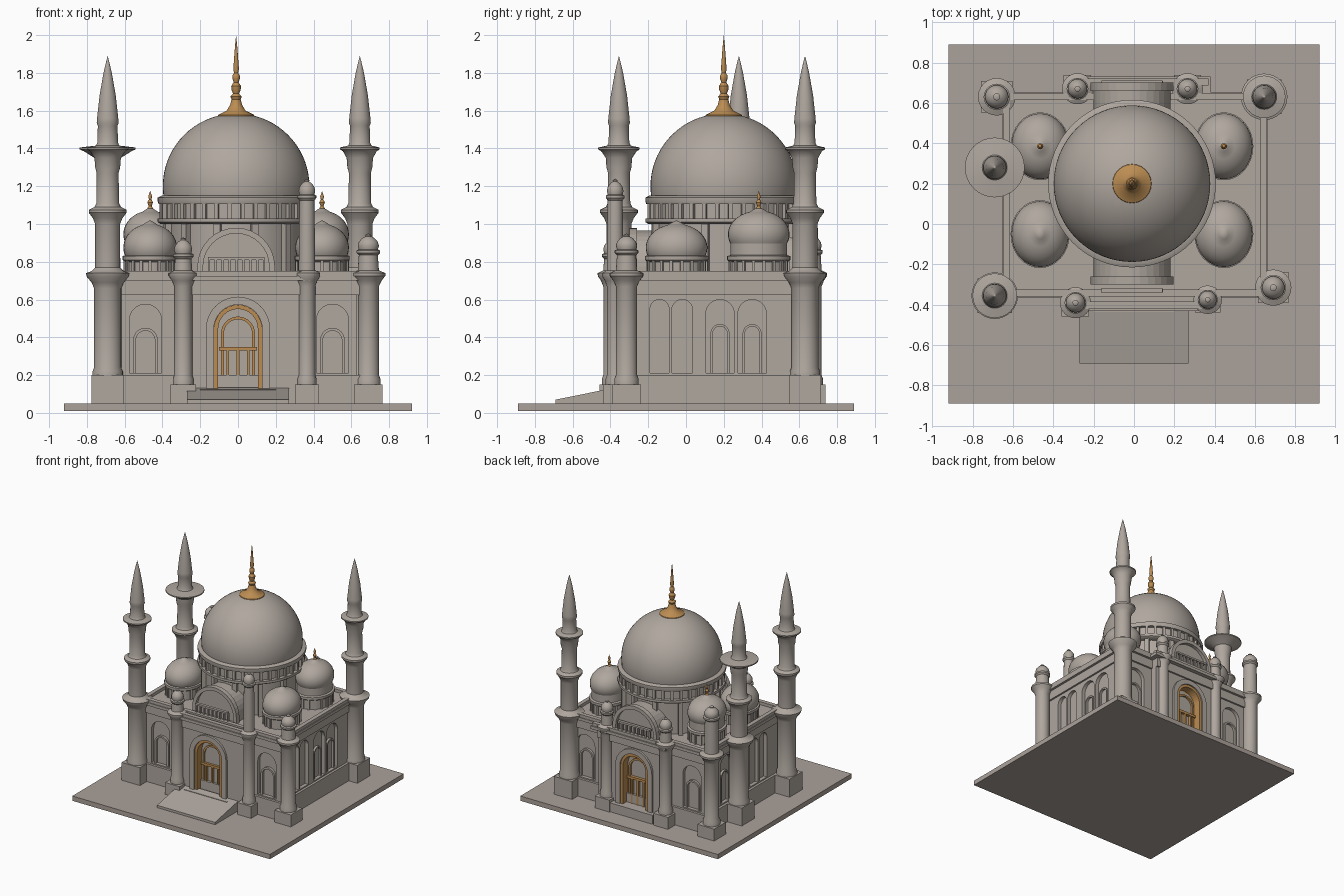
import bpy, bmesh, math
from mathutils import Matrix

if "Cube" in bpy.data.objects:
    bpy.data.objects.remove(bpy.data.objects["Cube"])

def material(name, rgb):
    m = bpy.data.materials.new(name)
    m.diffuse_color = (*rgb, 1)
    m.use_nodes = True
    m.node_tree.nodes["Principled BSDF"].inputs["Base Color"].default_value = m.diffuse_color
    return m

STONE = material("warm grey stone", (0.43, 0.385, 0.345))
PAVING = material("paving stone", (0.41, 0.355, 0.32))
GOLD = material("aged gold", (0.50, 0.265, 0.085))

def finish(name, bm, mat, smooth=False):
    bmesh.ops.recalc_face_normals(bm, faces=bm.faces)
    me = bpy.data.meshes.new(name)
    bm.to_mesh(me)
    bm.free()
    ob = bpy.data.objects.new(name, me)
    bpy.context.collection.objects.link(ob)
    me.materials.append(mat)
    if smooth:
        bpy.ops.object.select_all(action='DESELECT')
        ob.select_set(True)
        bpy.context.view_layer.objects.active = ob
        bpy.ops.object.shade_smooth_by_angle(angle=math.radians(35))
    return ob

def add_box(bm, x0, x1, y0, y1, z0, z1):
    m = Matrix.Translation(((x0+x1)/2, (y0+y1)/2, (z0+z1)/2)) @ Matrix.Diagonal((x1-x0, y1-y0, z1-z0, 1))
    return bmesh.ops.create_cube(bm, size=1, matrix=m)['verts']

def boxes(name, dims, mat=STONE):
    bm = bmesh.new()
    for d in dims:
        add_box(bm, *d)
    return finish(name, bm, mat)

def lathe(name, x, y, prof, mat=STONE, n=32, sx=1):
    """Revolve (radius, z) points about a vertical axis."""
    bm = bmesh.new()
    rings = []
    for r, z in prof:
        if r < 1e-4:
            rings.append([bm.verts.new((x, y, z))] * n)
        else:
            rings.append([bm.verts.new((x + sx*r*math.cos(2*math.pi*i/n), y + r*math.sin(2*math.pi*i/n), z)) for i in range(n)])
    for a, b in zip(rings, rings[1:]):
        for i in range(n):
            j = (i+1) % n
            vs = list(dict.fromkeys((a[i], a[j], b[j], b[i])))
            if len(vs) > 2:
                bm.faces.new(vs)
    for ring in (rings[0], rings[-1]):
        if ring[0] is not ring[1]:
            bm.faces.new(ring)
    return finish(name, bm, mat, True)

def arch_pts(u, hw, z0, zs, n=16):
    return [(u-hw, z0)] + [(u - hw*math.cos(math.pi*i/n), zs + hw*math.sin(math.pi*i/n)) for i in range(n+1)] + [(u+hw, z0)]

def add_arch(bm, axis, u, hw, z0, zs, w0, w1, band=0):
    """Arched slab (or arched band) whose depth runs along the axis from w0 to w1."""
    pos = (lambda p, w: (p[0], w, p[1])) if axis == 'y' else (lambda p, w: (w, p[0], p[1]))
    out = arch_pts(u, hw, z0, zs)
    a, b = [[bm.verts.new(pos(p, w)) for p in out] for w in (w0, w1)]
    k = len(out)
    if not band:
        bm.faces.new(a)
        bm.faces.new(b)
        for i in range(k):
            bm.faces.new((a[i], a[(i+1) % k], b[(i+1) % k], b[i]))
        return
    inn = arch_pts(u, hw-band, z0, zs)
    c, d = [[bm.verts.new(pos(p, w)) for p in inn] for w in (w0, w1)]
    for i in range(k-1):
        for p, q in ((a, b), (b, d), (d, c), (c, a)):
            bm.faces.new((p[i], p[i+1], q[i+1], q[i]))
    for i in (0, k-1):
        bm.faces.new((a[i], b[i], d[i], c[i]))

def arches(name, specs, mat=STONE):
    bm = bmesh.new()
    for s in specs:
        add_arch(bm, *s)
    return finish(name, bm, mat)

def cut(ob, specs):
    cutter = arches("niche_cutter", specs)
    cutter.hide_render = True
    mod = ob.modifiers.new("niches", 'BOOLEAN')
    mod.operation, mod.solver, mod.object = 'DIFFERENCE', 'EXACT', cutter
    bpy.context.view_layer.objects.active = ob
    bpy.ops.object.modifier_apply(modifier=mod.name)
    bpy.data.objects.remove(cutter)

# Paved base and entrance ramp
boxes("base_plate", [(-.92, .92, -.89, .89, .01, .05)], PAVING)
bm = bmesh.new()
for v in add_box(bm, -.27, .27, -.69, -.37, .045, .135):
    if v.co.z > .1 and v.co.y < -.6:
        v.co.z = .07
finish("entrance_ramp", bm, STONE)

# Main hall with arched niches in every wall
X0, X1, Y0, Y1 = -.62, .63, -.33, .62
hall = boxes("hall", [(X0, X1, Y0, Y1, .04, .70)])
niches = []
for w0, w1 in ((X0-.02, X0+.03), (X1-.03, X1+.02)):
    niches += [('x', u, hw, .21, .60-hw, w0, w1) for u, hw in ((-.14, .05), (-.02, .055), (.18, .075), (.35, .075))]
for w0, w1 in ((Y0-.02, Y0+.03), (Y1-.03, Y1+.02)):
    niches += [('y', u, .085, .21, .49, w0, w1) for u in (-.49, .50)]
cut(hall, niches)
windows = []
for w0, w1 in ((X0+.012, X0+.04), (X1-.04, X1-.012)):
    windows += [('x', u, .05, .21, .42, w0, w1, .012) for u in (.18, .35)]
for w0, w1 in ((Y0+.01, Y0+.04), (Y1-.04, Y1-.01)):
    windows += [('y', u, .065, .21, .385, w0, w1, .015) for u in (-.49, .50)]
arches("window_frames", windows)
boxes("wall_plinth", [(X0-.02, X1+.02, Y0-.02, Y1+.02, .04, .20)])

# Projecting portals front and back, each with a gold doorway
for side, yf, s in (("front", -.385, 1), ("back", .68, -1)):
    yi = yf + s*.10
    portal = boxes(side + "_portal", [(-.29, .34, min(yf, yi), max(yf, yi), .04, .70)])
    cut(portal, [('y', 0, .125, .12, .445, yf - s*.03, yf + s*.07)])
    arches(side + "_portal_surround", [('y', 0, .17, .05, .445, yf - s*.018, yf + s*.01, .042)])
    arches(side + "_door_frame", [('y', 0, .127, .12, .445, yf - s*.008, yf + s*.069, .022),
                                  ('y', 0, .09, .12, .42, yf + s*.045, yf + s*.07, .015)], GOLD)
    arches(side + "_door", [('y', 0, .125, .12, .445, yf + s*.06, yf + s*.075)], GOLD)
    ya, yb = sorted((yf + s*.035, yf + s*.065))
    boxes(side + "_door_bars", [(-.10, .10, ya, yb, .33, .35), (-.008, .008, ya, yb, .12, .33),
                                (-.06, -.048, ya, yb, .12, .33), (.048, .06, ya, yb, .12, .33)], GOLD)
    boxes(side + "_door_step", [(-.2, .2, min(yf-s*.05, yi), max(yf-s*.05, yi), .04, .125)])

# Frieze, cornice and parapet around the roof
boxes("frieze", [(X0-.015, X1+.015, Y0-.015, Y1+.015, .625, .70), (-.29, .34, -.40, .695, .625, .70)])
boxes("cornice", [(X0-.035, X1+.035, Y0-.035, Y1+.035, .70, .725), (-.32, .38, -.43, .73, .70, .725)])
def ring_walls(x0, x1, y0, y1, t, z0, z1):
    return [(x0, x1, y0, y0+t, z0, z1), (x0, x1, y1-t, y1, z0, z1),
            (x0, x0+t, y0, y1, z0, z1), (x1-t, x1, y0, y1, z0, z1)]
boxes("parapet", ring_walls(X0-.03, X1+.03, Y0-.03, Y1+.03, .035, .72, .75)
      + [(-.31, .37, -.42, -.385, .72, .75), (-.31, .37, .685, .72, .72, .75)])

# Arched vaults above both portals with small balustrades
arches("portal_vaults", [('y', -.01, .19, .72, .775, -.27, .67), ('y', -.01, .205, .72, .775, -.30, -.26, .03),
                         ('y', -.01, .205, .72, .775, .66, .70, .03)])
rails = []
for y in (-.33, .70):
    rails += [(-.16, .14, y-.012, y+.012, .81, .825)]
    rails += [(-.16+i*.0365, -.148+i*.0365, y-.008, y+.008, .72, .815) for i in range(9)]
boxes("portal_balustrades", rails)

# Central drum with arcade, great dome and finial
CX, CY = -.01, .20
lathe("drum_base", CX, CY, [(.36, .70), (.36, 1.0), (.40, 1.0), (.415, 1.01), (.415, 1.03), (.385, 1.03), (.385, 1.105),
                            (.41, 1.105), (.415, 1.12), (.415, 1.14), (.395, 1.15), (.37, 1.15)], n=64)
def posts(name, x, y, r, n, w, z0, z1, sx=1):
    bm = bmesh.new()
    for i in range(n):
        a = 2*math.pi*(i+.5)/n
        m = (Matrix.Translation((x+sx*r*math.cos(a), y+r*math.sin(a), (z0+z1)/2))
             @ Matrix.Rotation(a, 4, 'Z') @ Matrix.Diagonal((w, w, z1-z0, 1)))
        bmesh.ops.create_cube(bm, size=1, matrix=m)
    finish(name, bm, STONE)
posts("drum_arcade_posts", CX, CY, .395, 36, .02, 1.025, 1.11)
posts("drum_piers", CX, CY, .375, 12, .035, .70, 1.01)
def dome_profile(r, zc, zb, h):
    a0 = math.asin((zb-zc)/h)
    return [(r*math.cos(a0+(math.pi/2-a0)*i/20), zc+h*math.sin(a0+(math.pi/2-a0)*i/20)) for i in range(20)] + [(0, zc+h)]
lathe("great_dome", CX, CY, dome_profile(.388, 1.20, 1.13, .385), n=64)
lathe("great_finial", CX, CY, [(.10, 1.562), (.095, 1.578), (.05, 1.60), (.032, 1.63), (.024, 1.66), (.03, 1.675),
      (.016, 1.69), (.024, 1.71), (.026, 1.73), (.013, 1.75), (.02, 1.77), (.02, 1.785), (.011, 1.80), (.015, 1.82),
      (.012, 1.86), (.006, 1.94), (0, 2.0)], GOLD, 24)

# Four lesser domes; the rear pair is taller with gold finials
for x, y, top in ((-.465, -.05, 1.02), (.445, -.05, 1.02), (-.465, .385, 1.09), (.445, .385, 1.09)):
    zc = top - .145
    lathe("lesser_dome_drum", x, y, [(.155, .70), (.155, .80), (.168, .81), (.168, .83), (.15, .835), (.15, zc)], sx=.87)
    posts("lesser_drum_posts", x, y, .155, 18, .016, .70, .815, .87)
    prof = dome_profile(.163, zc, zc-.05, .125)
    lathe("lesser_dome", x, y, prof[:-3] + [(.025, top-.012), (0, top)], sx=.87)
    if top > 1.05:
        lathe("lesser_finial", x, y, [(.022, top-.02), (.008, top+.005), (.015, top+.025), (.006, top+.04), (.01, top+.055), (0, top+.085)], GOLD, 12)

# Tall minarets
for x, y, wide in ((-.69, -.355, .11), (-.69, .28, .148), (.645, .63, .105)):
    boxes("minaret_plinth", [(x-.085, x+.085, y-.085, y+.085, .04, .20)])
    k = wide
    lathe("minaret", x, y, [(.08, .19), (.08, .22), (.072, .24), (.072, .66), (.085, .69), (.11, .72), (.115, .74), (.085, .75),
          (.066, .77), (.066, 1.0), (.078, 1.03), (.10, 1.06), (.10, 1.075), (.07, 1.09), (.06, 1.11), (.058, 1.27),
          (.066, 1.30), (.07, 1.35), (k*.85, 1.385), (k, 1.395), (k, 1.405), (.062, 1.415), (.055, 1.43), (.052, 1.52),
          (.058, 1.535), (.056, 1.56), (.043, 1.68), (.022, 1.80), (.008, 1.86), (0, 1.89)], n=32)

# Short turrets at the remaining corners and beside the portals
for x, y, r, top in ((.69, -.315, .056, .95), (-.68, .63, .058, 1.14), (-.29, -.39, .048, .93), (.365, -.375, .044, 1.24),
                     (-.28, .67, .048, .95), (.265, .67, .048, .95)):
    h = r + .02
    boxes("turret_plinth", [(x-h, x+h, y-h, y+h, .04, .15)])
    prof = [(r*1.15, .14), (r*1.15, .18), (r, .20), (r, .67), (r*1.25, .70), (r*1.6, .725), (r*1.6, .74), (r, .755)]
    b = top - .115
    prof += [(r*.9, b), (r*1.12, b+.012), (r*1.12, b+.025), (r*.9, b+.03), (r, b+.05), (r*.9, b+.07),
             (r*.6, b+.09), (r*.25, b+.10), (r*.3, b+.107), (0, top)]
    lathe("turret", x, y, prof, n=24)
